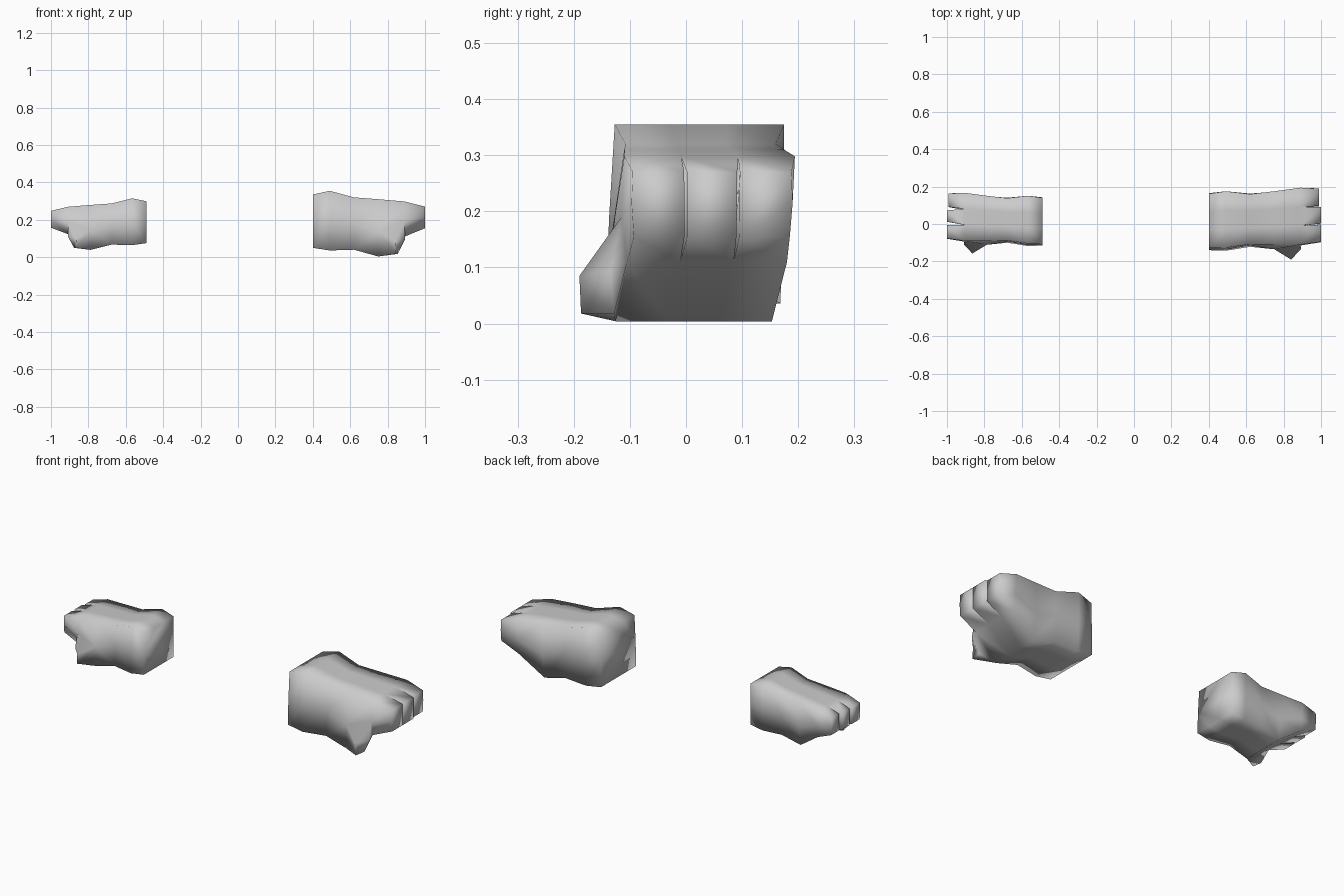
import bpy, bmesh
from mathutils import Vector

if "Cube" in bpy.data.objects:
    bpy.data.objects.remove(bpy.data.objects["Cube"])

# Cross-sections from cuff to knuckles:
# x, top (y0, y1, z), middle (y0, y1, z), bottom (y0, y1, z)
SECTIONS = [
    (0.40, (-0.125, 0.162, 0.335), (-0.135, 0.165, 0.19), (-0.14, 0.165, 0.05)),
    (0.49, (-0.127, 0.175, 0.355), (-0.137, 0.175, 0.19), (-0.143, 0.168, 0.036)),
    (0.62, (-0.108, 0.160, 0.320), (-0.115, 0.163, 0.18), (-0.122, 0.160, 0.040)),
    (0.75, (-0.110, 0.175, 0.310), (-0.135, 0.172, 0.14), (-0.125, 0.153, 0.004)),
    (0.89, (-0.110, 0.194, 0.298), (-0.115, 0.187, 0.19), (-0.105, 0.180, 0.110)),
]
TIP = ((-0.095, 0.188, 0.270), (-0.093, 0.185, 0.155))
THUMB_TIP = [(0.84, -0.190, 0.085), (0.845, -0.187, 0.018),
             (0.855, -0.128, 0.018), (0.893, -0.135, 0.095)]


def make_glove(name, place, gap):
    bm = bmesh.new()

    def vert(x, y, z):
        return bm.verts.new(place(x, y, z))

    def bridge(a, b):
        n = len(a)
        for i in range(n):
            bm.faces.new((a[i], a[(i + 1) % n], b[(i + 1) % n], b[i]))

    # Body rings: 4 points on top, 1 at the back, 4 below, 1 at the front
    rings = []
    for x, top, mid, bot in SECTIONS:
        ring = [vert(x, top[0] + (top[1] - top[0]) * i / 3, top[2]) for i in range(4)]
        ring.append(vert(x, mid[1], mid[2]))
        ring += [vert(x, bot[1] + (bot[0] - bot[1]) * i / 3, bot[2]) for i in range(4)]
        ring.append(vert(x, mid[0], mid[2]))
        rings.append(ring)
    for a, b in zip(rings, rings[1:]):
        bridge(a, b)
    bm.faces.new(rings[0])

    # Thumb grows out of the lower front of the palm
    p, k = rings[3], rings[4]
    base = [p[9], p[8], k[8], k[9]]
    bm.faces.remove(next(f for f in bm.faces if set(f.verts) == set(base)))
    thumb = [vert(*c) for c in THUMB_TIP]
    bridge(base, thumb)
    bm.faces.new(thumb)

    # Three fingers separated by narrow wedges
    for i in range(3):
        root = [k[i], k[i + 1]]
        if i == 2:
            root.append(k[4])
        root += [k[7 - i], k[8 - i]]
        if i == 0:
            root.append(k[9])

        def edge(row, j):
            y0, y1, z = row
            inset = gap / 2 if j == i and i > 0 else -gap / 2 if j > i and i < 2 else 0
            return y0 + (y1 - y0) * j / 3 + inset, z

        t0, t1 = edge(TIP[0], i), edge(TIP[0], i + 1)
        b1, b0 = edge(TIP[1], i + 1), edge(TIP[1], i)
        pts = [t0, t1]
        if i == 2:
            pts.append((t1[0] + 0.002, 0.215))
        pts += [b1, b0]
        if i == 0:
            pts.append((t0[0] - 0.002, 0.215))
        tip = [vert(1.0 if i < 2 else 0.99, y, z) for y, z in pts]
        bridge(root, tip)
        bm.faces.new(tip)

    bmesh.ops.recalc_face_normals(bm, faces=bm.faces)
    for f in bm.faces:
        f.smooth = True
    # Keep the steepest creases crisp
    for e in bm.edges:
        if len(e.link_faces) == 2 and e.calc_face_angle() > 1.75:
            e.smooth = False
    mesh = bpy.data.meshes.new(name)
    bm.to_mesh(mesh)
    bm.free()
    bpy.context.collection.objects.link(bpy.data.objects.new(name, mesh))


make_glove("large_glove", lambda x, y, z: Vector((x, y, z)), 0.005)
# Smaller mirrored glove
make_glove("small_glove",
           lambda x, y, z: Vector((-1 + (1 - x) * 0.85, y * 0.845 + 0.003, z * 0.785 + 0.036)),
           0.022)
